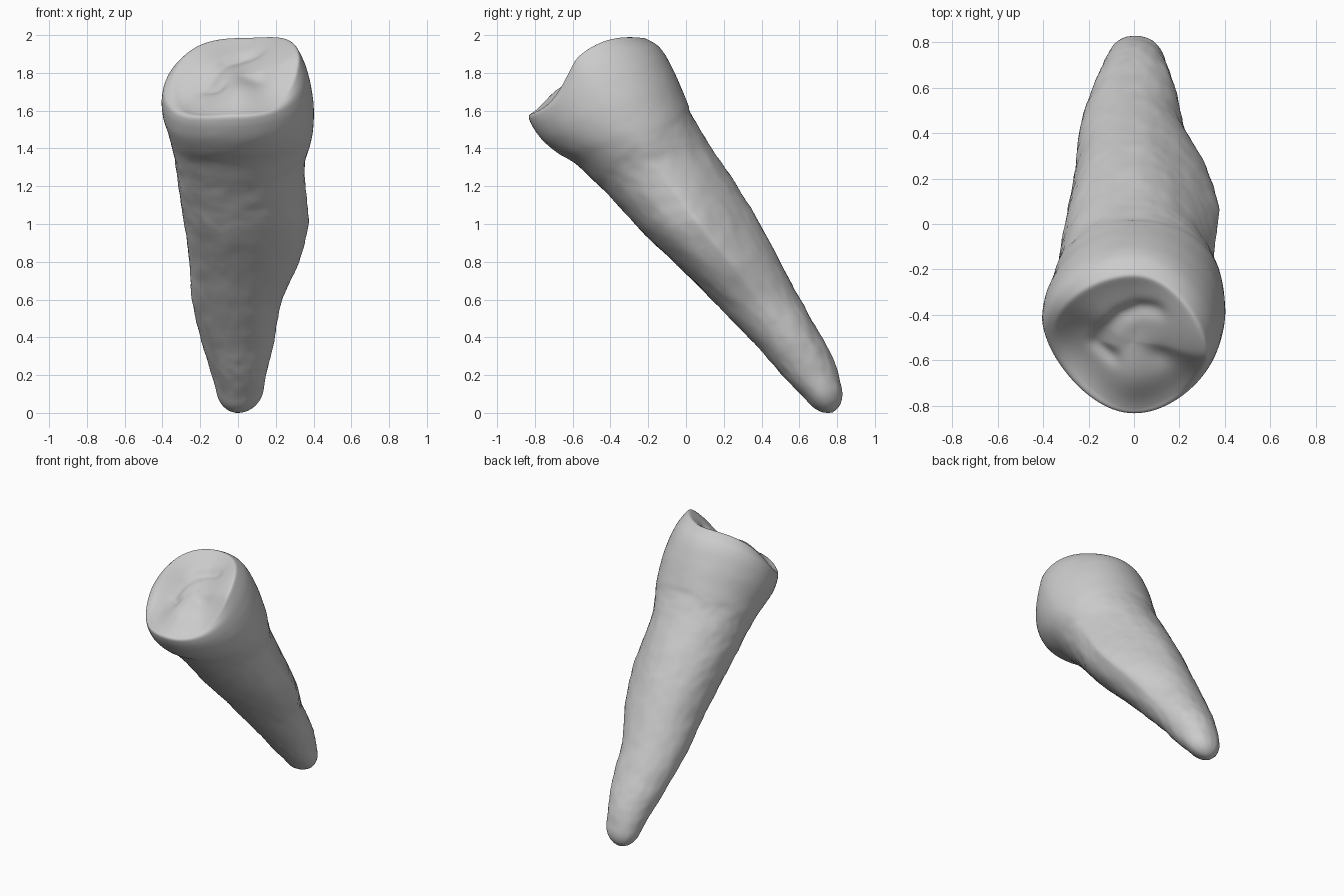
import bpy, bmesh, math
from mathutils import Vector, noise

if "Cube" in bpy.data.objects:
    bpy.data.objects.remove(bpy.data.objects["Cube"], do_unlink=True)

SEGS, SUB, CAP = 96, 8, 26
AXIS = Vector((0, -0.58, 0.81))       # from root tip to biting face

# Cross-sections, crown to tip: front y, z, back y, z, left x, right x, side lift
SECTIONS = [
    (-.81, 1.59, -.23, 1.985, -.345, .32, .11),
    (-.83, 1.56, -.14, 1.93, -.395, .365, .055),
    (-.77, 1.46, -.065, 1.80, -.395, .395, .01),
    (-.68, 1.38, .00, 1.65, -.365, .395, 0),
    (-.57, 1.31, .06, 1.53, -.345, .38, 0),
    (-.46, 1.20, .14, 1.40, -.33, .355, 0),
    (-.33, 1.06, .26, 1.22, -.31, .37, 0),
    (-.20, .92, .36, 1.06, -.285, .38, 0),
    (.00, .73, .47, .86, -.26, .33, 0),
    (.20, .53, .58, .65, -.245, .235, 0),
    (.40, .32, .70, .44, -.195, .195, 0),
    (.52, .18, .785, .28, -.15, .16, 0),
    (.63, .07, .828, .14, -.115, .135, 0),
]


def section(t):
    """Smoothly interpolated cross-section at position t."""
    last = len(SECTIONS) - 1
    i = min(int(t), last - 1)
    f = t - i
    p = [SECTIONS[max(0, min(last, i + k))] for k in (-1, 0, 1, 2)]
    return [b + .5 * f * (c - a + f * (2*a - 5*b + 4*c - d + f * (3*(b - c) + d - a)))
            for a, b, c, d in zip(*p)]


def bump(x, width):
    return math.exp(-(x / width) ** 2)


def wall_point(t, ang):
    fy, fz, by, bz, xl, xr, lift = section(t)
    ca, sa = math.cos(ang), math.sin(ang)      # ca = 1 at the back, -1 at the front
    mid = Vector((0, (fy + by) / 2, (fz + bz) / 2))
    half = Vector((0, (by - fy) / 2, (bz - fz) / 2))
    # Narrower crown front; the right root bulge leans forward
    side = 1 - .1 * max(0, -ca) * max(0, 1 - t / 5)
    if sa > 0:
        side -= .38 * max(0, ca) * bump(t - 7, 2)
    out = half * ca + Vector((xr if sa > 0 else -xl, 0, 0)) * sa * side
    # The right cusp rises, the left side slopes down toward the front
    if sa > 0:
        rise = lift * (1 + .5 * ca + 1.1 * min(0, ca))
    else:
        rise = max(0, 1 - t / 6) * (.1 * ca - .085)
    p = mid + out + AXIS * rise * sa * sa
    n = out.normalized()
    # Neck line step, root furrow and uneven surface
    neck = 4.1 - .8 * ca
    step = 1 / (1 + math.exp(max(-30, min(30, (t - neck) * 10))))
    d = .007 * step - .003
    d -= .012 * bump(ang - 1.8, .3) * bump(t - 7.3, 1.6)
    rough = min(1, max(0, t - 1)) * (.3 if step > .5 else 1)
    d += rough * (.004 * noise.noise(p * 9) + .003 * noise.noise(p * 22))
    return p + n * d


def dist_to_path(x, v, path):
    best = 9
    q = Vector((x, v))
    for a, b in zip(path, path[1:]):
        a, b = Vector(a), Vector(b)
        f = max(0, min(1, (q - a).dot(b - a) / (b - a).length_squared))
        best = min(best, (q - a - (b - a) * f).length)
    return best


FISSURE = [(-.10, -.09), (-.16, -.05), (-.12, .05), (-.06, .13), (.02, .17), (.10, .18)]


def cap_point(s, ang):
    """Biting face: ring s of the rim, with a front ridge, pits and a curved fissure."""
    fy, fz, by, bz = SECTIONS[0][:4]
    rim = wall_point(0, ang)
    mid = Vector((0, (fy + by) / 2, (fz + bz) / 2))
    off = rim - mid
    h = off.dot(AXIS) / AXIS.length_squared
    flat = off - AXIS * h
    p = mid + flat * s
    v = flat.y * s / .82
    inner = 1 - s ** 4
    height = h * s * s * (3 - 2 * s) - .015 * inner
    height += inner * .045 * bump(v + .17, .17) * bump(p.x - .02, .2)
    height -= inner * .025 * bump(dist_to_path(p.x, v, FISSURE), .035)
    height -= inner * .01 * bump(math.hypot(p.x + .2, v - .04), .08)
    height -= inner * .015 * bump(math.hypot(p.x - .12, v + .06), .06)
    return p + AXIS * height


# Tooth skin: biting face rings, then walls down to the tip
bm = bmesh.new()
angles = [2 * math.pi * k / SEGS for k in range(SEGS)]
rings = [[cap_point(i / CAP, a) for a in angles] for i in range(1, CAP)]
steps = (len(SECTIONS) - 1) * SUB
rings += [[wall_point(i / SUB, a) for a in angles] for i in range(steps + 1)]

# Rounded tip: shrink the last ring toward the end point
tip = Vector((0, .775, .0))
end = rings[-1]
centre = sum(end, Vector()) / SEGS
for k in (.15, .3, .45, .6, .75, .87, .95):
    w = math.sqrt((1 - k) * (1 + .6 * k))
    rings.append([centre.lerp(tip, k) + (p - centre) * w for p in end])

loops = [[bm.verts.new(p) for p in ring] for ring in rings]
for a, b in zip(loops, loops[1:]):
    for k in range(SEGS):
        m = (k + 1) % SEGS
        bm.faces.new((a[k], a[m], b[m], b[k]))
for loop, p in ((loops[0], cap_point(0, 0)), (loops[-1], tip)):
    pole = bm.verts.new(p)
    for k in range(SEGS):
        bm.faces.new((loop[k], loop[(k + 1) % SEGS], pole))
# Soften the rim and the tip, and keep the lowest point on the ground
soft = [v for loop in loops[:CAP + 10] + loops[-12:] for v in loop]
for _ in range(5):
    bmesh.ops.smooth_vert(bm, verts=soft, factor=.4, use_axis_x=True, use_axis_y=True, use_axis_z=True)
low = min(v.co.z for v in bm.verts)
bmesh.ops.translate(bm, verts=bm.verts, vec=(0, 0, -low))
bmesh.ops.recalc_face_normals(bm, faces=bm.faces)

mesh = bpy.data.meshes.new("tooth")
bm.to_mesh(mesh)
bm.free()
tooth = bpy.data.objects.new("tooth", mesh)
bpy.context.collection.objects.link(tooth)

# Plain pale grey enamel
COLOUR = (.6, .6, .6, 1)
mat = bpy.data.materials.new("pale_grey")
mat.use_nodes = True
mat.diffuse_color = COLOUR
mat.node_tree.nodes["Principled BSDF"].inputs["Base Color"].default_value = COLOUR
mesh.materials.append(mat)

bpy.context.view_layer.objects.active = tooth
tooth.select_set(True)
bpy.ops.object.shade_smooth_by_angle(angle=math.radians(60))
